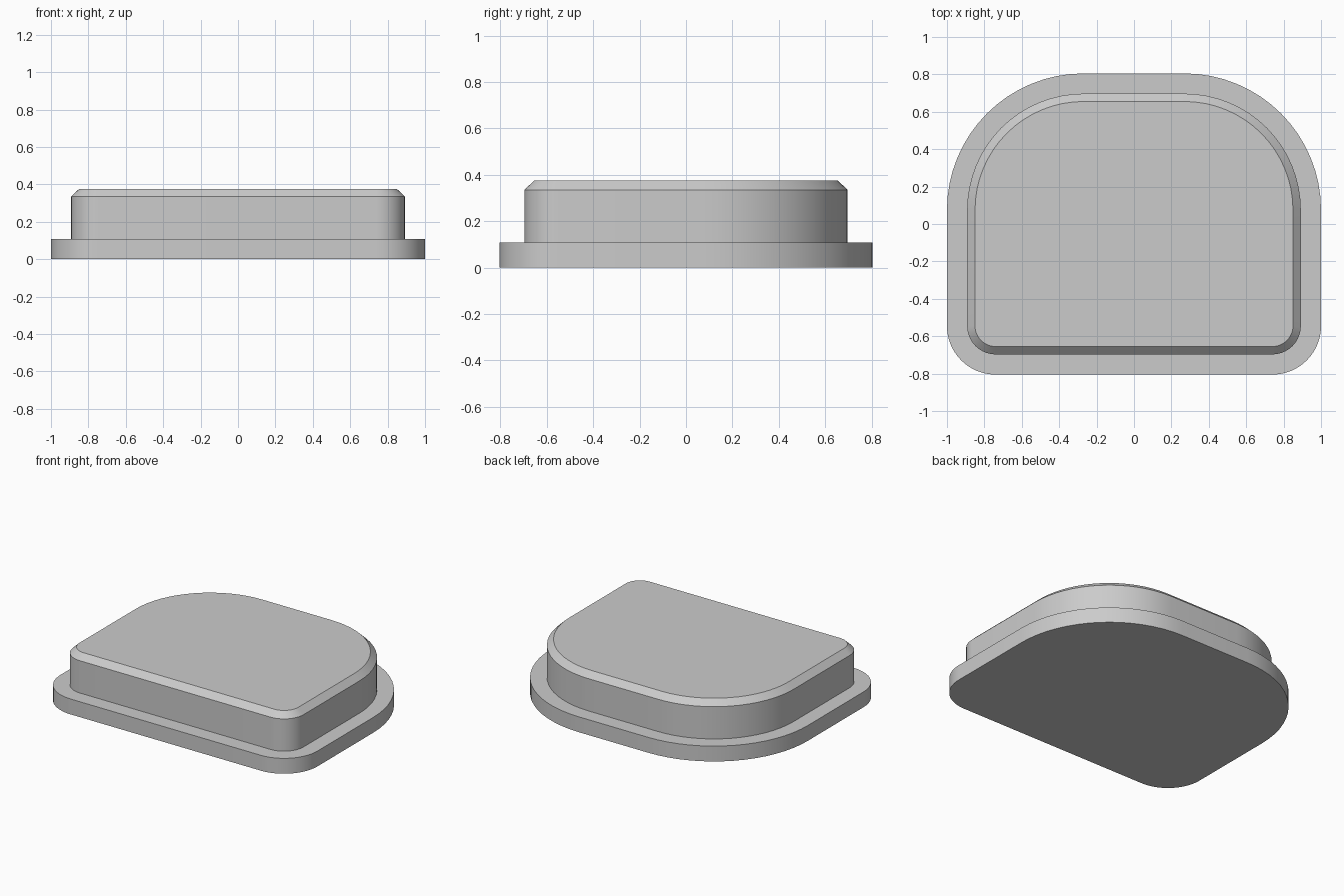
import bpy, bmesh, math

if "Cube" in bpy.data.objects:
    bpy.data.objects.remove(bpy.data.objects["Cube"])

grey = bpy.data.materials.new("light grey")
grey.diffuse_color = (0.6, 0.6, 0.6, 1)
grey.use_nodes = True
grey.node_tree.nodes["Principled BSDF"].inputs["Base Color"].default_value = grey.diffuse_color


def outline(inset, steps=16):
    """Rounded outline: wide arcs at the back, tight arcs at the front."""
    hx, hy = 1 - inset, 0.805 - inset
    pts = []
    for sx, sy, radius, start in ((1, 1, 0.73, 0), (-1, 1, 0.73, 90),
                                  (-1, -1, 0.26, 180), (1, -1, 0.26, 270)):
        r = radius - inset
        for i in range(steps + 1):
            a = math.radians(start + 90 * i / steps)
            pts.append((sx * (hx - r) + r * math.cos(a),
                        sy * (hy - r) + r * math.sin(a)))
    return pts


def stacked_solid(name, levels):
    """Closed solid through outlines given as (inset, height)."""
    bm = bmesh.new()
    rings = [[bm.verts.new((x, y, z)) for x, y in outline(inset)]
             for inset, z in levels]
    n = len(rings[0])
    for low, high in zip(rings, rings[1:]):
        for i in range(n):
            j = (i + 1) % n
            bm.faces.new((low[i], low[j], high[j], high[i]))
    bm.faces.new(rings[0][::-1])
    bm.faces.new(rings[-1])
    mesh = bpy.data.meshes.new(name)
    bm.to_mesh(mesh)
    bm.free()
    mesh.materials.append(grey)
    obj = bpy.data.objects.new(name, mesh)
    bpy.context.collection.objects.link(obj)
    bpy.ops.object.select_all(action='DESELECT')
    obj.select_set(True)
    bpy.context.view_layer.objects.active = obj
    bpy.ops.object.shade_smooth_by_angle(angle=math.radians(30))
    return obj


# One turned-up body: flange, flat ledge, raised wall, chamfer and top
stacked_solid("flanged_cap", [(0, 0), (0, 0.108), (0.108, 0.108),
                              (0.108, 0.335), (0.15, 0.375)])
